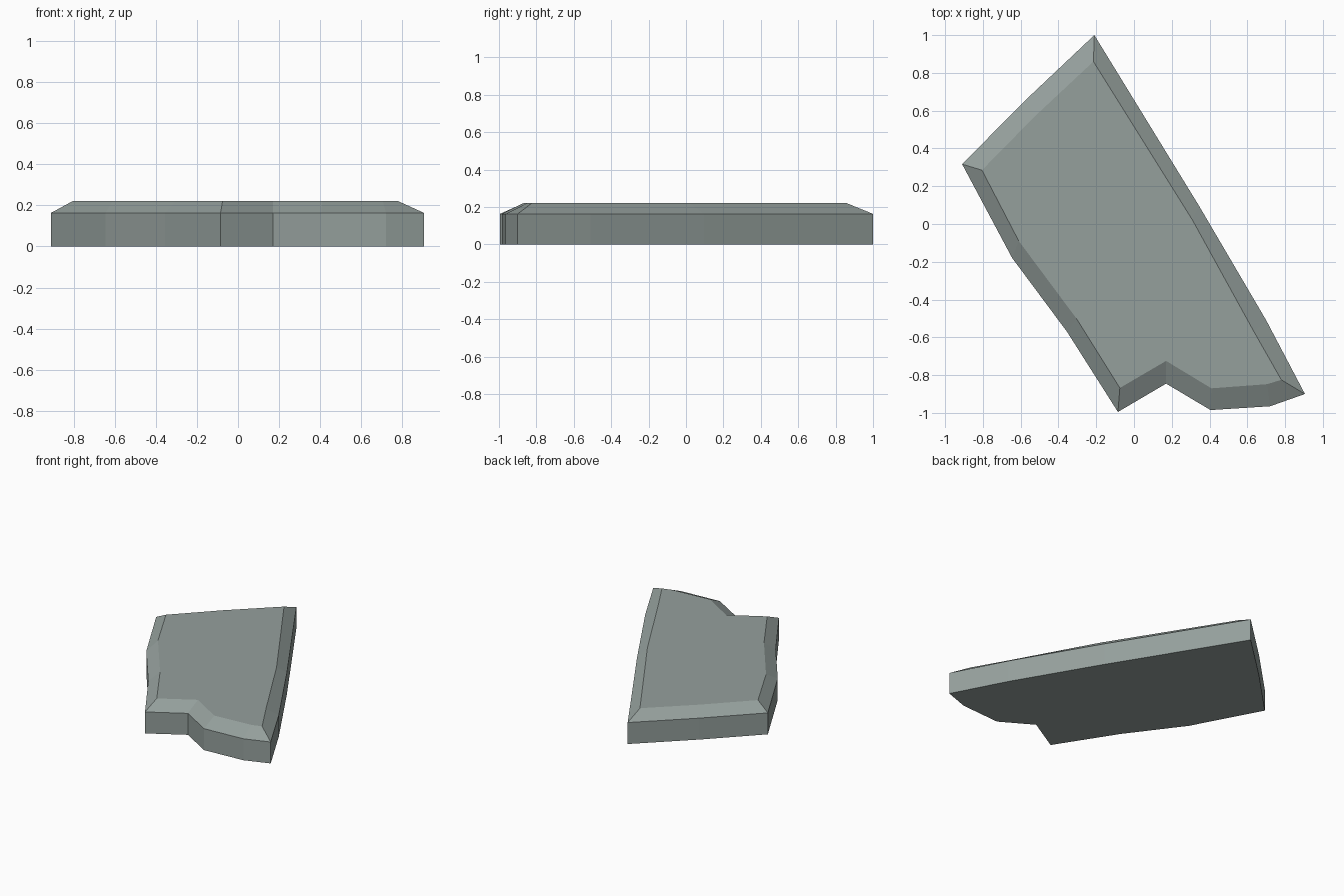
import bpy, bmesh

if "Cube" in bpy.data.objects:
    bpy.data.objects.remove(bpy.data.objects["Cube"])

# Slate stone colour
stone = bpy.data.materials.new("slate_grey")
stone.diffuse_color = (0.30, 0.35, 0.335, 1)
stone.use_nodes = True
stone.node_tree.nodes["Principled BSDF"].inputs["Base Color"].default_value = stone.diffuse_color

# Outline of the slab (counter-clockwise) and of its smaller top face
outer = [(-0.21, 1.0), (-0.57, 0.66), (-0.91, 0.317), (-0.645, -0.18), (-0.355, -0.57),
         (-0.085, -0.995), (0.17, -0.845), (0.405, -0.985), (0.72, -0.965),
         (0.905, -0.90), (0.70, -0.51), (0.345, 0.095)]
inner = [(-0.215, 0.86), (-0.525, 0.57), (-0.805, 0.285), (-0.61, -0.09), (-0.305, -0.50),
         (-0.075, -0.868), (0.17, -0.725), (0.41, -0.87), (0.705, -0.848),
         (0.78, -0.825), (0.635, -0.57), (0.31, 0.02)]

# Broken paving slab: straight sides, chamfered rim, flat top and bottom
bm = bmesh.new()
rings = [[bm.verts.new((x, y, z)) for x, y in pts]
         for pts, z in ((outer, 0), (outer, 0.163), (inner, 0.22))]
n = len(outer)
for low, high in zip(rings, rings[1:]):
    for i in range(n):
        j = (i + 1) % n
        bm.faces.new((low[i], low[j], high[j], high[i]))
bm.faces.new(rings[0][::-1])
bm.faces.new(rings[-1])
bmesh.ops.recalc_face_normals(bm, faces=bm.faces)

mesh = bpy.data.meshes.new("stone_slab")
bm.to_mesh(mesh)
bm.free()
mesh.materials.append(stone)
slab = bpy.data.objects.new("stone_slab", mesh)
bpy.context.collection.objects.link(slab)
